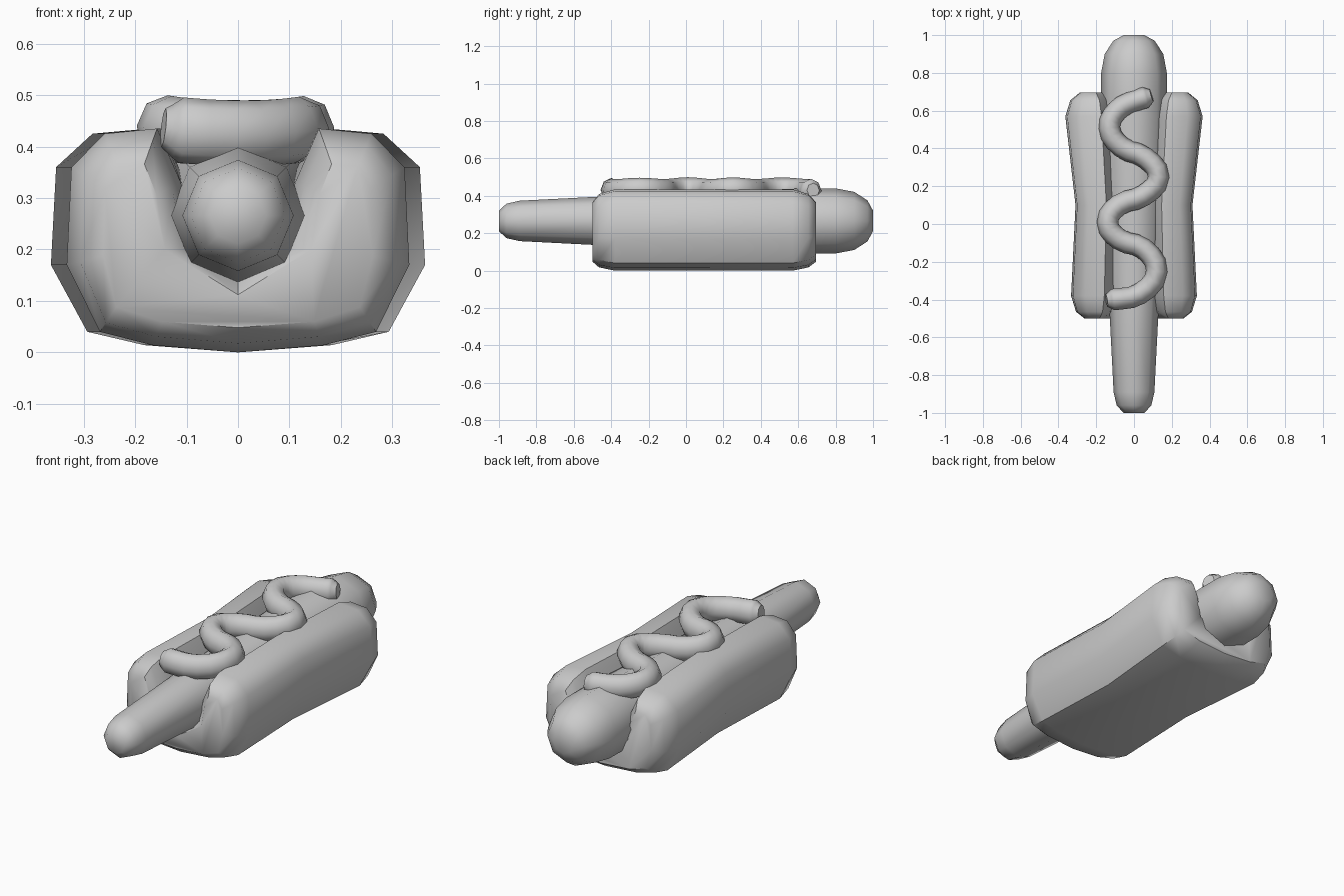
import bpy, bmesh, math

if "Cube" in bpy.data.objects:
    bpy.data.objects.remove(bpy.data.objects["Cube"])


def loft(name, rings, angle):
    """Skin a list of closed rings, cap both ends, smooth by angle."""
    bm = bmesh.new()
    loops = [[bm.verts.new(p) for p in ring] for ring in rings]
    n = len(loops[0])
    for a, b in zip(loops, loops[1:]):
        for i in range(n):
            j = (i + 1) % n
            bm.faces.new((a[i], a[j], b[j], b[i]))
    bm.faces.new(loops[0])
    bm.faces.new(loops[-1])
    bmesh.ops.recalc_face_normals(bm, faces=bm.faces)
    me = bpy.data.meshes.new(name)
    bm.to_mesh(me)
    bm.free()
    ob = bpy.data.objects.new(name, me)
    bpy.context.collection.objects.link(ob)
    select(ob)
    bpy.ops.object.shade_smooth_by_angle(angle=math.radians(angle))
    return ob


def select(ob):
    bpy.ops.object.select_all(action='DESELECT')
    ob.select_set(True)
    bpy.context.view_layer.objects.active = ob


# Sausage: tapered octagonal tube with rounded ends (y, radius)
sausage = [(-1, .055), (-.96, .092), (-.89, .108), (-.4, .133), (.1, .152),
           (.65, .175), (.8, .174), (.9, .155), (.97, .11), (1, .055)]
loft("sausage", [[(r * math.cos(k * math.pi / 4), y, .266 + r * math.sin(k * math.pi / 4))
                  for k in range(8)] for y, r in sausage], 60)

# Bun: half U profile (x, z) with the centre-line point each one shrinks to
half = [(0, 0, 0, .08), (.18, .014, .15, .09), (.29, .04, .24, .12),
        (.36, .17, .24, .2), (.35, .36, .24, .29), (.28, .425, .24, .32),
        (.17, .435, .22, .32), (.12, .33, .21, .29), (.09, .2, .2, .2),
        (0, .16, 0, .08)]
profile = half + [(-x, z, -cx, cz) for x, z, cx, cz in half[-2:0:-1]]
# y, fullness, width: flared ends, pinched middle
stations = [(-.5, .4, .91), (-.465, .78, .92), (-.38, 1, .925), (.1, 1, .86),
            (.57, 1, 1.01), (.655, .78, 1.01), (.695, .4, 1)]
loft("bun", [[((cx + (x - cx) * t) * w, y, cz + (z - cz) * t)
              for x, z, cx, cz in profile] for y, t, w in stations], 47)

# Sauce: wavy tube laid along the top (x, y, radius)
path = [(-.145, -.405, .6), (-.11, -.4, 1), (.03, -.37, 1), (.12, -.25, 1),
        (.05, -.13, 1), (-.08, -.08, 1), (-.14, .01, 1), (-.08, .1, 1),
        (.05, .15, 1), (.13, .25, 1), (.06, .35, 1), (-.07, .41, 1),
        (-.13, .51, 1), (-.09, .6, 1), (0, .65, 1), (.06, .67, 1), (.093, .68, .6)]
cu = bpy.data.curves.new("sauce", 'CURVE')
cu.dimensions = '3D'
cu.bevel_depth = .057
cu.bevel_resolution = 2
cu.resolution_u = 3
cu.use_fill_caps = True
sp = cu.splines.new('BEZIER')
sp.bezier_points.add(len(path) - 1)
for p, (x, y, r) in zip(sp.bezier_points, path):
    p.co = (x, y, .5 * x * x)
    p.radius = r
    p.handle_left_type = p.handle_right_type = 'AUTO'
sauce = bpy.data.objects.new("sauce", cu)
bpy.context.collection.objects.link(sauce)
sauce.location.z = .425
sauce.scale.z = 1.12
select(sauce)
bpy.ops.object.convert(target='MESH')
bpy.ops.object.shade_smooth_by_angle(angle=math.radians(50))
